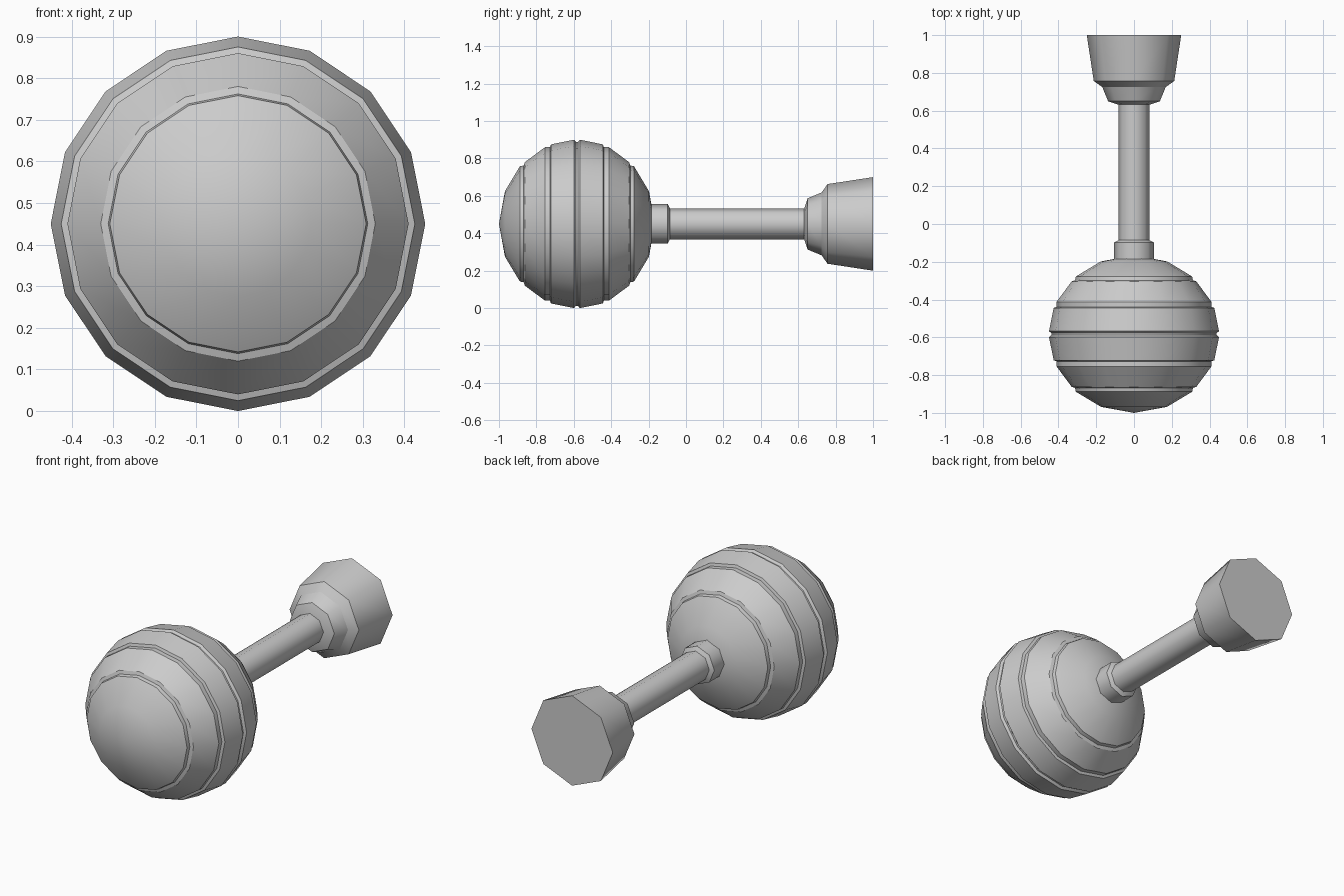
import bpy, bmesh, math

if "Cube" in bpy.data.objects:
    bpy.data.objects.remove(bpy.data.objects["Cube"])

AXIS_Z = 0.45


def lathe(name, profile, sides):
    """Revolve (radius, y) points around the long y axis; only real profile corners stay sharp."""
    bm = bmesh.new()
    rings = []
    for r, y in profile:
        if r == 0:
            rings.append([bm.verts.new((0, y, AXIS_Z))])
        else:
            rings.append([bm.verts.new((r * math.sin(2 * math.pi * i / sides), y,
                                        AXIS_Z + r * math.cos(2 * math.pi * i / sides)))
                          for i in range(sides)])
    for a, b in zip(rings, rings[1:]):
        for i in range(sides):
            j = (i + 1) % sides
            if len(a) == 1:
                bm.faces.new((a[0], b[j], b[i]))
            elif len(b) == 1:
                bm.faces.new((a[i], a[j], b[0]))
            else:
                bm.faces.new((a[i], a[j], b[j], b[i]))
    for ring in (rings[0], rings[-1]):
        if len(ring) > 1:
            bm.faces.new(ring)
    bmesh.ops.recalc_face_normals(bm, faces=bm.faces)
    for f in bm.faces:
        f.smooth = True
    for e in bm.edges:
        on_ring = abs(e.verts[0].co.y - e.verts[1].co.y) < 1e-5
        e.smooth = not (on_ring and e.calc_face_angle(0) > math.radians(24))
    mesh = bpy.data.meshes.new(name)
    bm.to_mesh(mesh)
    bm.free()
    obj = bpy.data.objects.new(name, mesh)
    bpy.context.collection.objects.link(obj)
    return obj


# Banded ball: front half profile, mirrored about its middle groove
MID = -0.583
half = [(0, -1.0), (0.175, -0.968), (0.308, -0.888), (0.312, -0.868), (0.33, -0.862),
        (0.41, -0.754), (0.41, -0.727), (0.425, -0.722), (0.45, -0.599), (0.438, -0.588)]
lathe("banded_ball", half + [(r, 2 * MID - y) for r, y in reversed(half)], 16)

# Collar where the rod meets the ball
lathe("rod_collar", [(0.106, -0.2), (0.106, -0.098), (0.083, -0.086)], 8)

# Rod
lathe("rod", [(0.083, -0.12), (0.083, 0.66)], 8)

# Flared octagonal end piece with stepped neck
lathe("end_piece", [(0.083, 0.632), (0.137, 0.65), (0.168, 0.725),
                    (0.213, 0.757), (0.25, 1.0)], 8)
